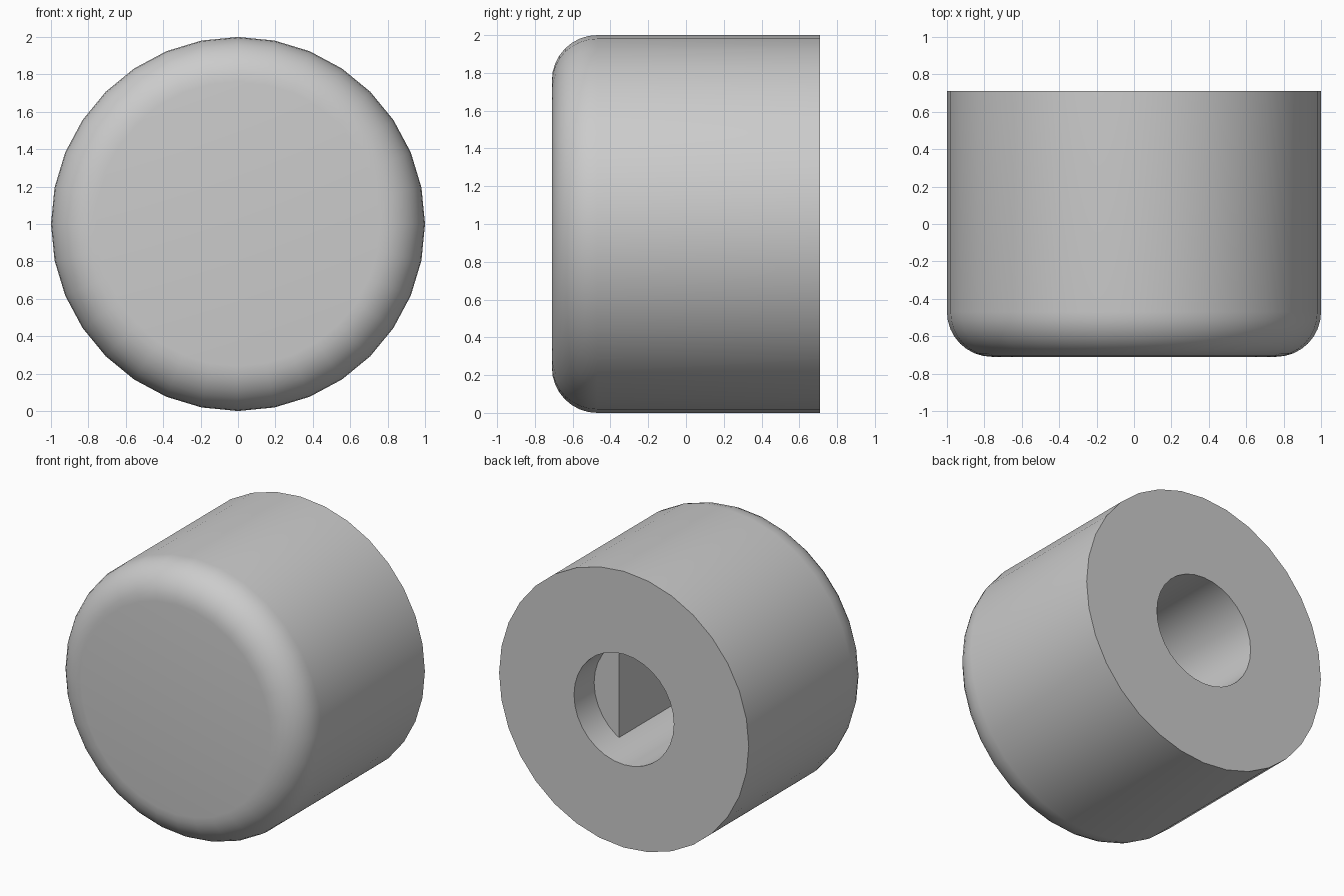
import bpy, bmesh
from math import sin, cos, pi, acos, radians

if "Cube" in bpy.data.objects:
    bpy.data.objects.remove(bpy.data.objects["Cube"])

SIDES = 32
HALF = 0.71       # half length along y
R = 1.0           # outer radius
FILLET = 0.24     # rounded front edge
BORE = 0.4        # shaft hole radius
BORE_END = -0.36  # y of hole bottom
LEDGE = 0.48      # y where the D-shaped part of the hole starts
FLAT = 0.2        # x of the flat of the D


def finish(name, bm):
    bmesh.ops.recalc_face_normals(bm, faces=bm.faces[:])
    mesh = bpy.data.meshes.new(name)
    bm.to_mesh(mesh)
    bm.free()
    obj = bpy.data.objects.new(name, mesh)
    bpy.context.collection.objects.link(obj)
    bpy.ops.object.select_all(action='DESELECT')
    obj.select_set(True)
    bpy.context.view_layer.objects.active = obj
    bpy.ops.object.shade_smooth_by_angle(angle=radians(30))
    return obj


# Knob body: profile (radius, y) revolved around the y axis, capped at both ends
profile = []
for i in range(9):
    a = pi / 2 * i / 8
    profile.append((R - FILLET + FILLET * sin(a), -HALF + FILLET - FILLET * cos(a)))
profile += [(R, HALF), (BORE, HALF), (BORE, BORE_END)]

bm = bmesh.new()
rings = [[bm.verts.new((r * cos(2 * pi * k / SIDES), y, 1 + r * sin(2 * pi * k / SIDES)))
          for k in range(SIDES)] for r, y in profile]
for a, b in zip(rings, rings[1:]):
    for k in range(SIDES):
        n = (k + 1) % SIDES
        bm.faces.new((a[k], a[n], b[n], b[k]))
bm.faces.new(rings[0])
bm.faces.new(rings[-1])
finish("knob_body", bm)

# Key flat: fills one side of the bore so the shaft hole is D-shaped
bm = bmesh.new()
r = BORE + 0.01
half_angle = acos(FLAT / r)
arc = [half_angle * (2 * i / 12 - 1) for i in range(13)]
base = bm.faces.new([bm.verts.new((r * cos(t), LEDGE, 1 + r * sin(t))) for t in arc])
ext = bmesh.ops.extrude_face_region(bm, geom=[base], use_keep_orig=True)
moved = [v for v in ext["geom"] if isinstance(v, bmesh.types.BMVert)]
bmesh.ops.translate(bm, verts=moved, vec=(0, BORE_END - 0.01 - LEDGE, 0))
finish("shaft_key_flat", bm)
